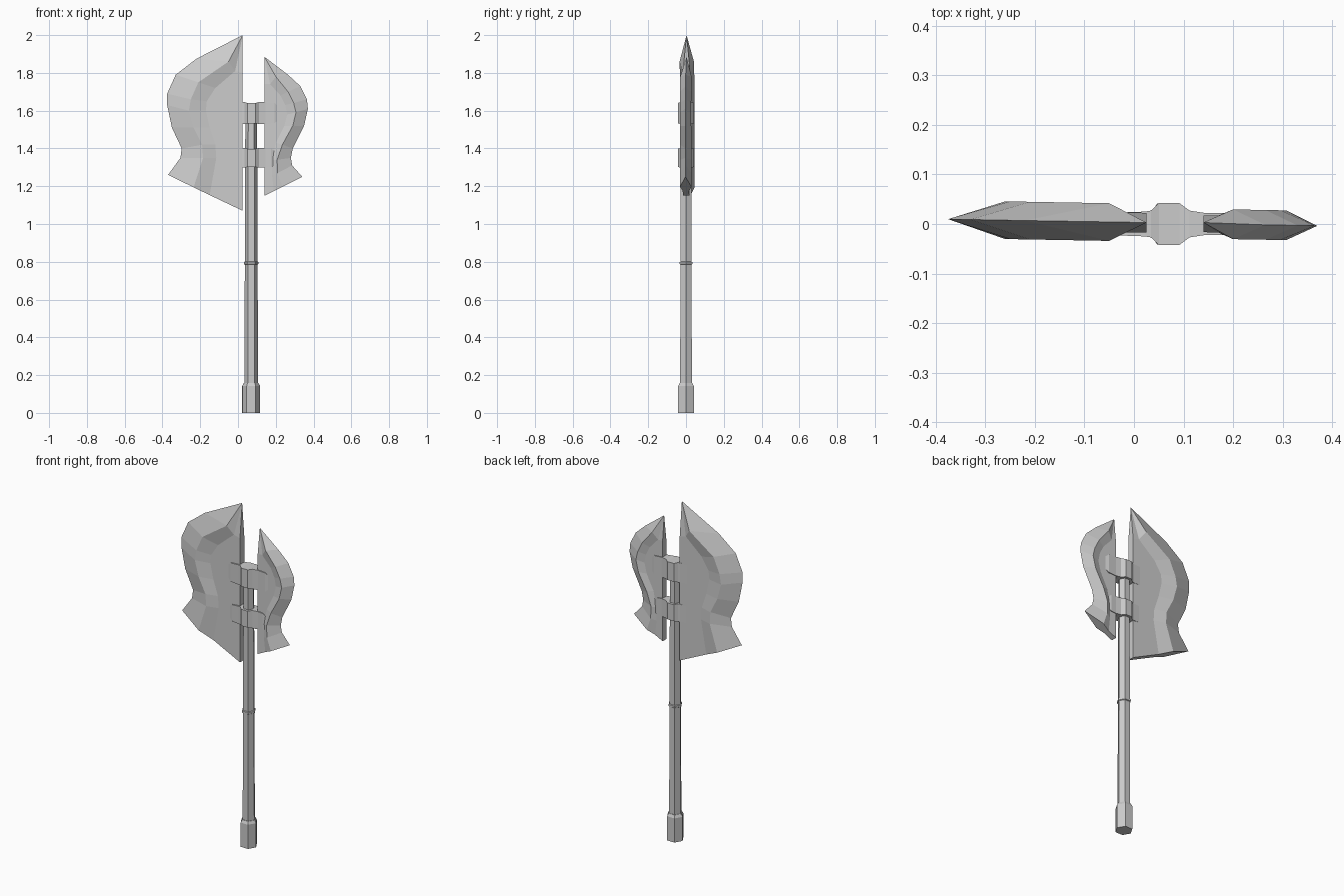
import bpy, bmesh, math

if "Cube" in bpy.data.objects:
    bpy.data.objects.remove(bpy.data.objects["Cube"])

CX = 0.07  # handle axis


def finish(name, bm):
    bmesh.ops.remove_doubles(bm, verts=bm.verts, dist=1e-5)
    bmesh.ops.recalc_face_normals(bm, faces=bm.faces)
    me = bpy.data.meshes.new(name)
    bm.to_mesh(me)
    bm.free()
    ob = bpy.data.objects.new(name, me)
    bpy.context.collection.objects.link(ob)
    return ob


def loft(name, rings):
    """Closed solid from rings holding equal numbers of points."""
    bm = bmesh.new()
    rows = [[bm.verts.new(p) for p in r] for r in rings]
    n = len(rows[0])
    for a, b in zip(rows, rows[1:]):
        for i in range(n):
            j = (i + 1) % n
            bm.faces.new((a[i], a[j], b[j], b[i]))
    bm.faces.new(rows[0])
    bm.faces.new(rows[-1])
    return finish(name, bm)


def hex_rod(name, profile):
    return loft(name, [[(CX + r * math.cos(math.radians(60 * k)),
                         r * math.sin(math.radians(60 * k)), z)
                        for k in range(6)] for z, r in profile])


def blade(name, tip, rows, spine_x, t_ridge, t_flat):
    """Rows run tip to heel: edge x,z / ridge x,z / flat x,z / spine z."""
    rings = []
    for ex, ez, rx, rz, fx, fz, sz in rows:
        half = [(rx, t_ridge, rz), (fx, t_flat, fz), (spine_x, t_flat, sz)]
        ring = [(ex, 0, ez)] + half + [(x, -y, z) for x, y, z in reversed(half)]
        rings.append([(x, y + 0.003 - 0.018 * x, z) for x, y, z in ring])
    bm = bmesh.new()
    vr = [[bm.verts.new(p) for p in r] for r in rings]
    apex = bm.verts.new((tip[0], 0.003, tip[1]))
    for i in range(7):
        j = (i + 1) % 7
        bm.faces.new((apex, vr[0][i], vr[0][j]))
        for a, b in zip(vr, vr[1:]):
            bm.faces.new((a[i], a[j], b[j], b[i]))
    # heel cap
    h = vr[-1]
    bm.faces.new((h[0], h[1], h[6]))
    bm.faces.new((h[1], h[2], h[5], h[6]))
    bm.faces.new((h[2], h[3], h[4], h[5]))
    return finish(name, bm)


def clamp(name, z, hz, x0, x1):
    secs = [(x0, .016, .65), (x0 + .02, .023, .95), (.022, .025, 1), (.034, .027, 1),
            (.05, .042, .93), (.092, .042, .93), (.112, .027, 1), (.145, .022, 1),
            (x1 - .02, .022, .95), (x1, .016, .65)]
    return loft(name, [[(x, -y, z - hz * s), (x, y, z - hz * s),
                        (x, y, z + hz * s), (x, -y, z + hz * s)] for x, y, s in secs])


# Handle, collar and pommel
hex_rod("handle", [(.10, .036), (.79, .034), (1.62, .031)])
hex_rod("grip_collar", [(.785, .034), (.788, .039), (.798, .039), (.801, .033)])
hex_rod("pommel", [(0, .0475), (.142, .0475), (.158, .039)])

# Large blade
blade("large_blade", (.025, 2.0), [
    (-.22, 1.875, -.05, 1.86, -.015, 1.81, 1.80),
    (-.33, 1.79, -.21, 1.75, -.12, 1.72, 1.72),
    (-.375, 1.69, -.25, 1.66, -.165, 1.65, 1.65),
    (-.375, 1.63, -.26, 1.60, -.17, 1.60, 1.60),
    (-.35, 1.51, -.235, 1.51, -.15, 1.51, 1.51),
    (-.298, 1.40, -.19, 1.42, -.12, 1.42, 1.42),
    (-.305, 1.35, -.185, 1.35, -.115, 1.35, 1.33),
    (-.37, 1.26, -.235, 1.194, -.15, 1.153, 1.07)], .025, .038, .020)

# Small blade
blade("small_blade", (.14, 1.885), [
    (.265, 1.79, .20, 1.78, .17, 1.74, 1.74),
    (.33, 1.73, .265, 1.70, .225, 1.68, 1.68),
    (.365, 1.66, .295, 1.64, .25, 1.63, 1.63),
    (.37, 1.61, .307, 1.59, .26, 1.58, 1.58),
    (.35, 1.52, .29, 1.52, .245, 1.52, 1.52),
    (.29, 1.40, .235, 1.42, .20, 1.43, 1.43),
    (.28, 1.35, .207, 1.34, .18, 1.34, 1.34),
    (.287, 1.31, .21, 1.27, .18, 1.26, 1.25),
    (.34, 1.25, .235, 1.197, .19, 1.175, 1.15)], .14, .030, .017)

# Clamps that hold both blades on the handle
clamp("upper_clamp", 1.587, .058, -.052, .212)
clamp("lower_clamp", 1.35, .052, -.042, .195)
